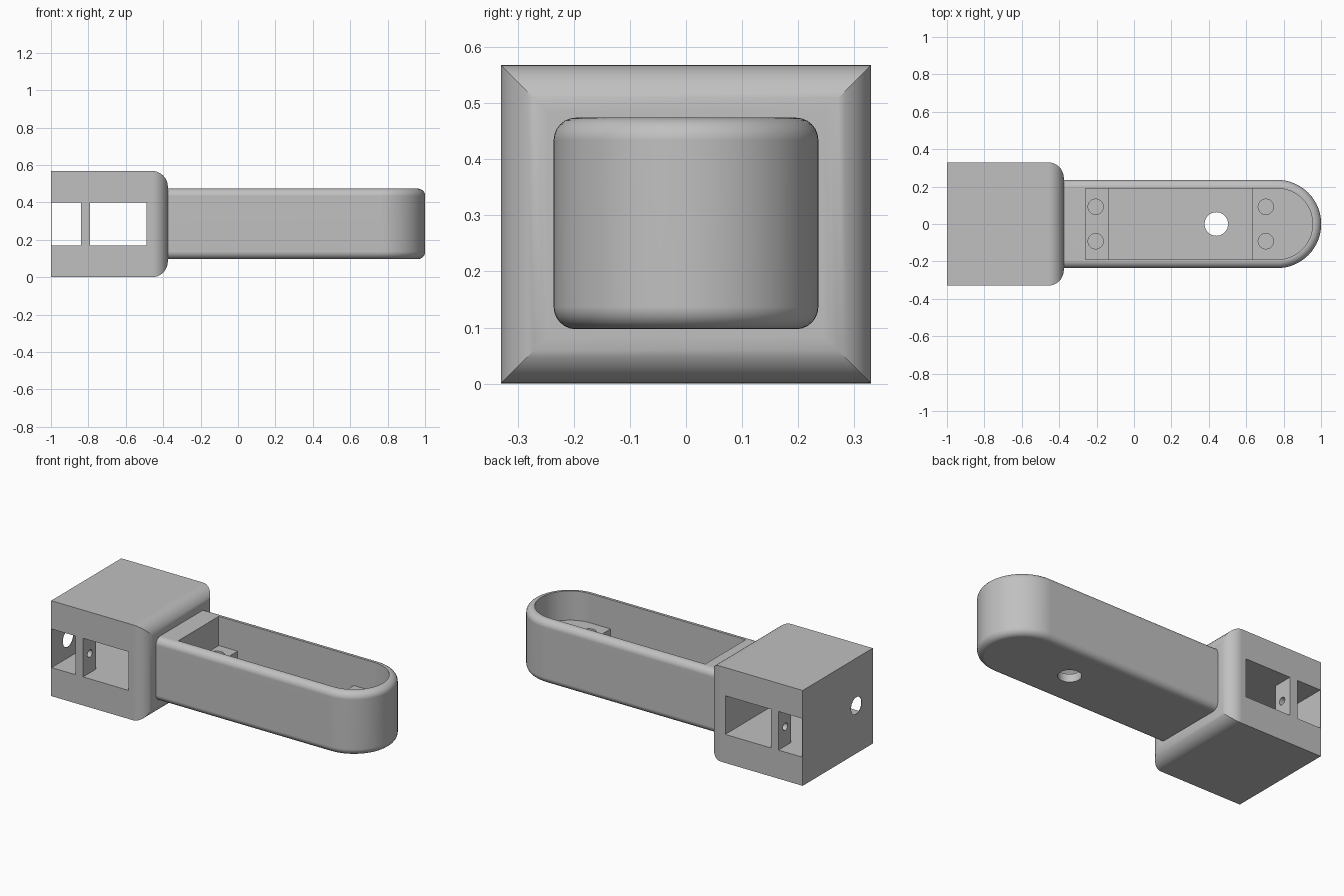
import bpy, bmesh, math
from mathutils import Matrix

if "Cube" in bpy.data.objects:
    bpy.data.objects.remove(bpy.data.objects["Cube"], do_unlink=True)

grey = bpy.data.materials.new("plain_grey")
grey.use_nodes = True
colour = (0.53, 0.53, 0.53, 1)
grey.diffuse_color = colour
grey.node_tree.nodes["Principled BSDF"].inputs["Base Color"].default_value = colour


def finish(bm, name):
    bmesh.ops.recalc_face_normals(bm, faces=bm.faces[:])
    mesh = bpy.data.meshes.new(name)
    bm.to_mesh(mesh)
    bm.free()
    mesh.materials.append(grey)
    obj = bpy.data.objects.new(name, mesh)
    bpy.context.collection.objects.link(obj)
    return obj


def prism(outline, z0, z1):
    bm = bmesh.new()
    base = bm.faces.new([bm.verts.new((x, y, z0)) for x, y in outline])
    top = bmesh.ops.extrude_face_region(bm, geom=[base])["geom"]
    for v in top:
        if isinstance(v, bmesh.types.BMVert):
            v.co.z = z1
    return bm


def box(x0, x1, y0, y1, z0, z1):
    return prism([(x0, y0), (x1, y0), (x1, y1), (x0, y1)], z0, z1)


def tongue(x0, r, z0, z1, centre=0.765, steps=32):
    """Straight sides with a half-round end towards +x."""
    arc = [(centre + r * math.cos(a), r * math.sin(a))
           for a in (math.pi * (i / steps - 0.5) for i in range(steps + 1))]
    return prism([(x0, -r)] + arc + [(x0, r)], z0, z1)


def cylinder(r, depth, location, along_x=False):
    bm = bmesh.new()
    m = Matrix.Translation(location)
    if along_x:
        m = m @ Matrix.Rotation(math.pi / 2, 4, "Y")
    bmesh.ops.create_cone(bm, cap_ends=True, segments=40, radius1=r, radius2=r,
                          depth=depth, matrix=m)
    return bm


def cut(obj, *cutters):
    bpy.context.view_layer.objects.active = obj
    for bm in cutters:
        cutter = finish(bm, "cutter")
        cutter.hide_render = True
        mod = obj.modifiers.new("cut", "BOOLEAN")
        mod.operation = "DIFFERENCE"
        mod.solver = "EXACT"
        mod.object = cutter
        bpy.ops.object.modifier_apply(modifier=mod.name)
        bpy.data.objects.remove(cutter, do_unlink=True)


def smooth(obj):
    bpy.ops.object.select_all(action="DESELECT")
    obj.select_set(True)
    bpy.context.view_layer.objects.active = obj
    bpy.ops.object.shade_smooth_by_angle(angle=math.radians(30))
    mod = obj.modifiers.new("flat_face_normals", "WEIGHTED_NORMAL")
    mod.keep_sharp = True


# Mounting block, rounded around its inner end
bm = box(-1, -0.375, -0.33, 0.33, 0, 0.568)
edges = [e for e in bm.edges if all(v.co.x > -0.5 for v in e.verts)]
bmesh.ops.bevel(bm, geom=edges, offset=0.085, segments=10, profile=0.5, affect="EDGES")
block = finish(bm, "mounting_block")

# Cross cavity leaves a thin end wall; a cable hole pierces that wall
cut(block,
    box(-0.997, -0.49, -0.4, 0.4, 0.17, 0.4),
    cylinder(0.05, 0.1, (-1, -0.175, 0.285), True))
smooth(block)

# Drilled posts at the two cavity openings
for side, name in ((-1, "front_post"), (1, "back_post")):
    y0, y1 = sorted((side * 0.21, side * 0.33))
    post = finish(box(-0.84, -0.79, y0, y1, 0.17, 0.4), name)
    cut(post, cylinder(0.022, 0.2, (-0.815, side * 0.265, 0.285), True))
    smooth(post)

# Arm with rounded top and bottom rims
bm = tongue(-0.42, 0.236, 0.097, 0.474)
edges = [e for e in bm.edges
         if abs(e.verts[0].co.z - e.verts[1].co.z) < 0.01
         and any(v.co.x > -0.4 for v in e.verts)]
bmesh.ops.bevel(bm, geom=edges, offset=0.04, segments=6, profile=0.5, affect="EDGES")
arm = finish(bm, "arm")

# Open tray with raised pads at both ends, and a hole through the floor
cut(arm,
    tongue(-0.26, 0.19, 0.3, 0.6),
    box(-0.135, 0.63, -0.19, 0.19, 0.145, 0.4),
    cylinder(0.063, 0.4, (0.44, 0, 0.15)))

# Blind screw holes in the pads
for x in (-0.205, 0.705):
    for y in (-0.092, 0.092):
        cut(arm, cylinder(0.041, 0.3, (x, y, 0.3)))
smooth(arm)
